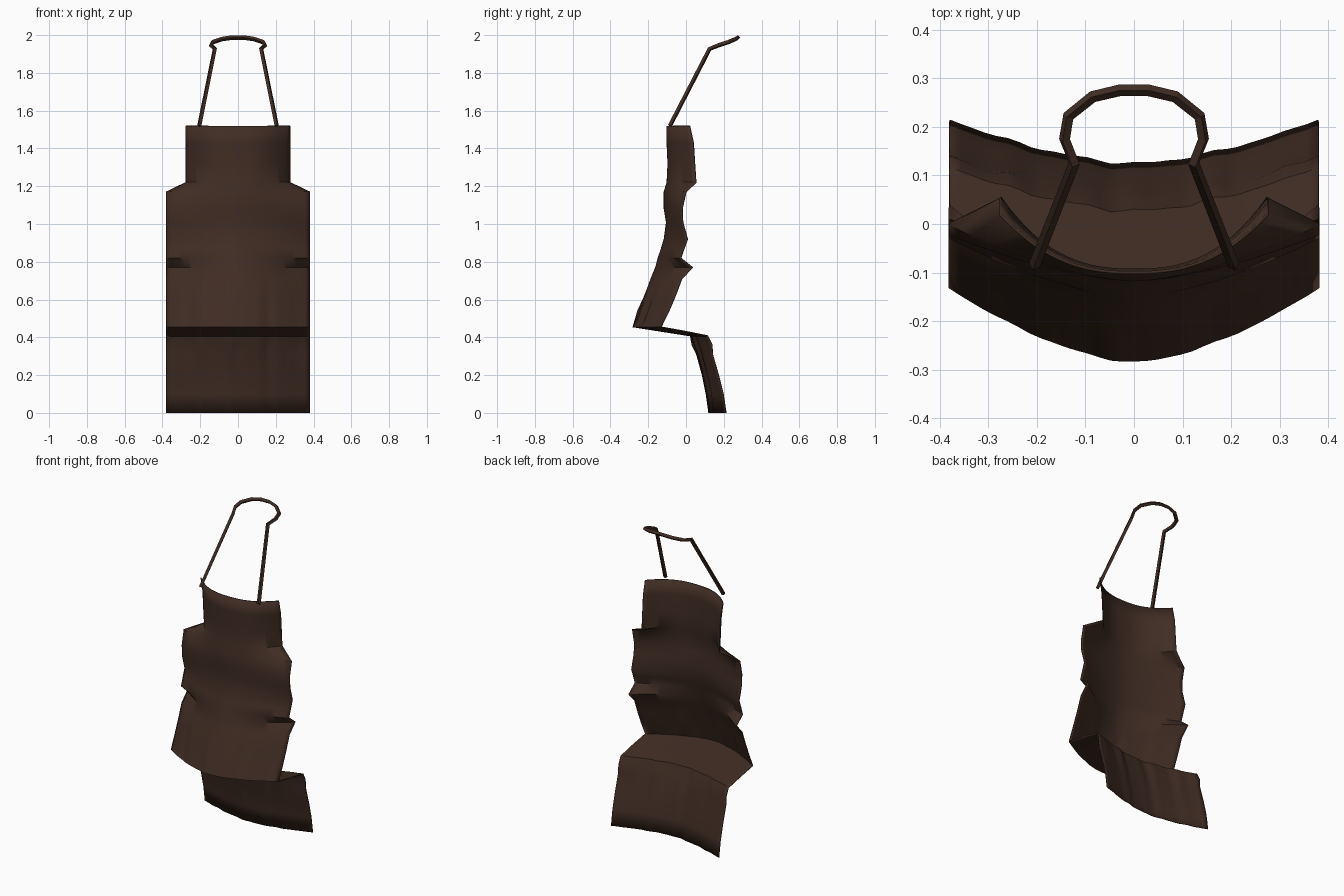
import bpy, bmesh, math

if "Cube" in bpy.data.objects:
    bpy.data.objects.remove(bpy.data.objects["Cube"])

leather = bpy.data.materials.new("dark_brown_leather")
leather.diffuse_color = (0.052, 0.026, 0.017, 1)
leather.use_nodes = True
leather.node_tree.nodes["Principled BSDF"].inputs["Base Color"].default_value = leather.diffuse_color

# Side profile of the cloth: height, depth at the middle, depth at the side edges
PROFILE = [
    (1.52, -0.10, 0.02), (1.43, -0.10, 0.04), (1.32, -0.095, 0.047), (1.22, -0.10, 0.054),
    (1.17, -0.115, 0.0), (1.08, -0.115, -0.02), (1.01, -0.103, -0.017), (0.92, -0.115, 0.008),
    (0.87, -0.13, -0.01), (0.82, -0.147, -0.027), (0.77, -0.16, 0.036), (0.71, -0.185, -0.022),
    (0.62, -0.22, -0.056), (0.54, -0.25, -0.09), (0.455, -0.282, -0.13),
    (0.432, -0.13, -0.005), (0.408, 0.025, 0.115), (0.36, 0.042, 0.138), (0.31, 0.06, 0.14),
    (0.2, 0.088, 0.172), (0.1, 0.108, 0.197), (0.0, 0.122, 0.212),
]
COLS = 32


def pleat(t, z):
    """Uneven folds above the hem and below the lap, fading at the sides."""
    depth = 0.011 * math.exp(-((z - 0.55) / 0.07) ** 2)
    depth += 0.009 * math.exp(-((z - 0.37) / 0.05) ** 2)
    if z < 0.4:
        depth += 0.004
    wave = math.sin(17 * t + 0.6) * 0.6 + math.sin(29 * t + 2.0) * 0.4
    return depth * wave * (1 - t ** 4)


# Body of the apron: one lofted sheet, folded at the lap
bm = bmesh.new()
grid = []
for z, y_mid, y_side in PROFILE:
    bib = z > 1.2
    half = 0.275 if bib else 0.38
    power = 2.5 if bib else 1.6
    row = []
    for c in range(COLS + 1):
        t = 2 * c / COLS - 1
        y = y_mid + (y_side - y_mid) * abs(t) ** power + pleat(t, z)
        row.append(bm.verts.new((half * t, y, z)))
    grid.append(row)
for upper, lower in zip(grid, grid[1:]):
    for c in range(COLS):
        bm.faces.new((upper[c], lower[c], lower[c + 1], upper[c + 1]))
mesh = bpy.data.meshes.new("apron_cloth")
bm.to_mesh(mesh)
bm.free()
mesh.materials.append(leather)
cloth = bpy.data.objects.new("apron_cloth", mesh)
bpy.context.collection.objects.link(cloth)
bpy.context.view_layer.objects.active = cloth
cloth.select_set(True)
bpy.ops.object.shade_smooth_by_angle(angle=math.radians(50))
thick = cloth.modifiers.new("thickness", "SOLIDIFY")
thick.thickness = 0.006
thick.offset = 0

# Neck strap: right half of the path, mirrored to the left
half_path = [(0.205, -0.085, 1.52), (0.123, 0.125, 1.927), (0.143, 0.175, 1.947),
             (0.135, 0.222, 1.962), (0.085, 0.262, 1.979), (0.03, 0.275, 1.987)]
path = half_path + [(-x, y, z) for x, y, z in reversed(half_path)]
curve = bpy.data.curves.new("neck_strap", "CURVE")
curve.dimensions = "3D"
curve.bevel_depth = 0.012
curve.bevel_resolution = 0
curve.use_fill_caps = True
spline = curve.splines.new("POLY")
spline.points.add(len(path) - 1)
for point, co in zip(spline.points, path):
    point.co = (*co, 1)
spline.use_smooth = False
curve.materials.append(leather)
strap = bpy.data.objects.new("neck_strap", curve)
bpy.context.collection.objects.link(strap)
